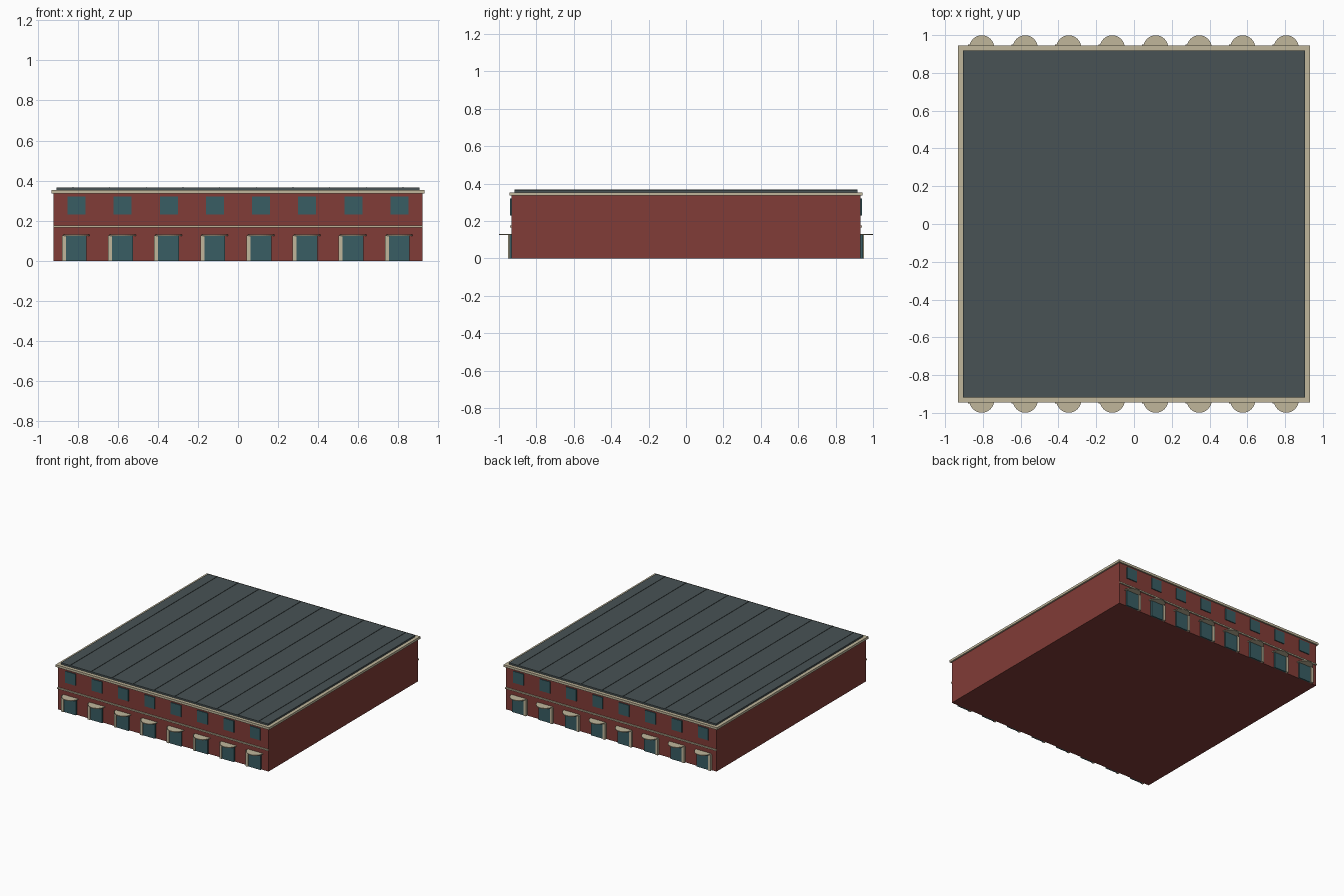
import bpy, bmesh, math

if "Cube" in bpy.data.objects:
    bpy.data.objects.remove(bpy.data.objects["Cube"])


def material(name, rgb):
    m = bpy.data.materials.new(name)
    m.diffuse_color = (*rgb, 1)
    m.use_nodes = True
    m.node_tree.nodes["Principled BSDF"].inputs["Base Color"].default_value = m.diffuse_color
    return m


BRICK = material("brick", (0.22, 0.045, 0.038))
STONE = material("stone", (0.53, 0.47, 0.33))
GLASS = material("glass", (0.04, 0.11, 0.125))
METAL = material("roof_metal", (0.065, 0.085, 0.09))


def finish(name, bm, mat):
    bmesh.ops.recalc_face_normals(bm, faces=bm.faces)
    mesh = bpy.data.meshes.new(name)
    bm.to_mesh(mesh)
    bm.free()
    mesh.materials.append(mat)
    ob = bpy.data.objects.new(name, mesh)
    bpy.context.collection.objects.link(ob)
    return ob


def box(name, x, y, z, mat):
    """Box from (min, max) ranges on each axis."""
    bm = bmesh.new()
    bmesh.ops.create_cube(bm, size=1)
    for v in bm.verts:
        v.co = [r[0] if c < 0 else r[1] for c, r in zip(v.co, (x, y, z))]
    return finish(name, bm, mat)


def half_disc(name, cx, wall_y, side, radius, z, mat, steps=16):
    """Flat half-round slab projecting from the wall."""
    bm = bmesh.new()
    rim = []
    for i in range(steps + 1):
        a = math.pi * i / steps
        rim.append(bm.verts.new((cx + radius * math.cos(a),
                                 wall_y + side * radius * math.sin(a), z[0])))
    face = bm.faces.new(rim)
    top = bmesh.ops.extrude_face_region(bm, geom=[face])["geom"]
    bmesh.ops.translate(bm, vec=(0, 0, z[1] - z[0]),
                        verts=[v for v in top if isinstance(v, bmesh.types.BMVert)])
    # keep the bottom closed
    if not any(all(abs(v.co.z - z[0]) < 1e-6 for v in f.verts) for f in bm.faces):
        bm.faces.new(rim)
    return finish(name, bm, mat)


WALL = 0.933

# Main block, cornice and roof
box("brick_walls", (-0.92, 0.92), (-WALL, WALL), (0, 0.335), BRICK)
box("cornice", (-0.932, 0.932), (-0.944, 0.944), (0.335, 0.353), STONE)
box("roof", (-0.905, 0.905), (-0.918, 0.918), (0.353, 0.366), METAL)

# Standing seams of the roof
for i in range(10):
    x = (i - 4.5) * 0.183
    box(f"roof_seam_{i}", (x - 0.002, x + 0.002), (-0.918, 0.918), (0.366, 0.369), METAL)

# Front and back facades
for label, s in (("front", -1), ("back", 1)):
    def depth(out):
        return tuple(sorted((s * WALL, s * out)))

    box(f"{label}_string_course", (-0.92, 0.92), depth(0.942), (0.165, 0.176), STONE)
    for i in range(8):
        x = (i - 3.5) * 0.2303
        box(f"{label}_window_{i}", (x - 0.045, x + 0.045), depth(0.94), (0.23, 0.321), GLASS)
        box(f"{label}_door_{i}", (x - 0.053, x + 0.051), depth(0.945), (0, 0.124), GLASS)
        box(f"{label}_door_post_{i}", (x - 0.073, x - 0.053), depth(0.951), (0, 0.125), STONE)
        half_disc(f"{label}_canopy_{i}", x, s * WALL, s, 0.066, (0.124, 0.13), STONE)
